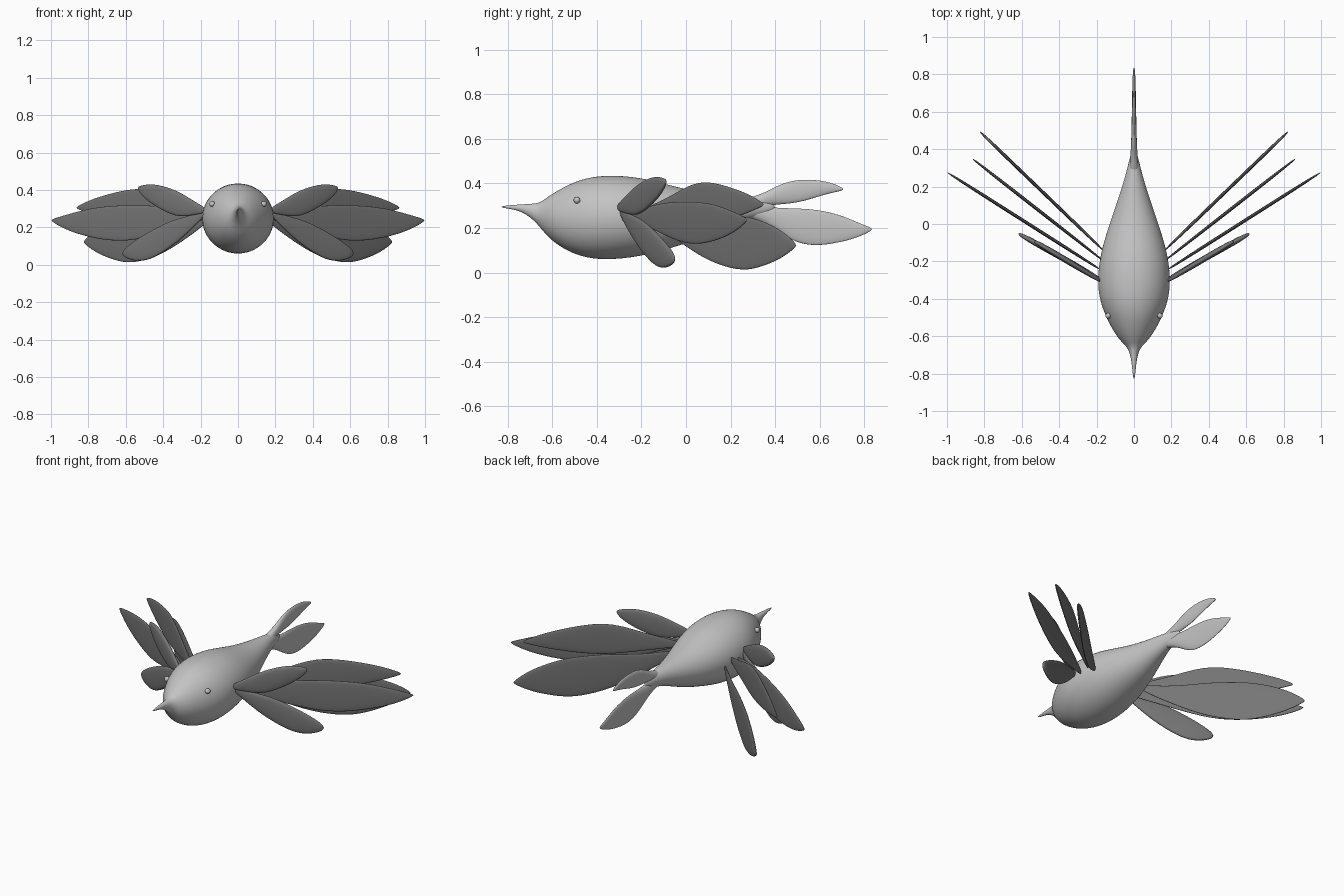
import bpy, bmesh, math
from mathutils import Vector

if "Cube" in bpy.data.objects:
    bpy.data.objects.remove(bpy.data.objects["Cube"])


def material(name, value):
    m = bpy.data.materials.new(name)
    m.use_nodes = True
    color = (value, value, value, 1)
    m.diffuse_color = color
    m.node_tree.nodes["Principled BSDF"].inputs["Base Color"].default_value = color
    return m


light_grey = material("light grey", 0.55)
dark_grey = material("dark grey", 0.18)


def power(v, e):
    return math.copysign(abs(v) ** e, v)


def loft(name, root, tip, stations, mat, sides=24, boxy=1.0):
    """Skin oval sections (distance, height, half width, half height) from root to tip."""
    root, tip = Vector(root), Vector(tip)
    along = tip - root
    across = Vector((along.y, -along.x)).normalized()
    bm = bmesh.new()
    rings = []
    for t, z, rx, rz in stations:
        ring = []
        for i in range(sides):
            a = 2 * math.pi * i / sides
            p = root + along * t + across * rx * power(math.cos(a), boxy)
            ring.append(bm.verts.new((p.x, p.y, z + rz * math.sin(a))))
        rings.append(ring)
    for r0, r1 in zip(rings, rings[1:]):
        for i in range(sides):
            j = (i + 1) % sides
            bm.faces.new((r0[i], r0[j], r1[j], r1[i]))
    bm.faces.new(rings[0])
    bm.faces.new(rings[-1])
    bmesh.ops.recalc_face_normals(bm, faces=bm.faces)
    for f in bm.faces:
        f.smooth = True
    me = bpy.data.meshes.new(name)
    bm.to_mesh(me)
    bm.free()
    me.materials.append(mat)
    ob = bpy.data.objects.new(name, me)
    bpy.context.collection.objects.link(ob)
    ob.modifiers.new("smooth", "SUBSURF").levels = 2
    ob.modifiers["smooth"].render_levels = 2
    return ob


# Body with the beak drawn out at the front and a narrow tail root
loft("body", (0, 0), (0, 1), [
    (-.832, .295, .004, .004), (-.745, .293, .012, .013), (-.69, .275, .022, .034),
    (-.655, .258, .04, .056), (-.62, .25, .078, .092), (-.565, .245, .116, .132),
    (-.475, .245, .162, .177), (-.363, .247, .198, .194), (-.206, .25, .191, .181),
    (-.07, .25, .156, .142), (.06, .255, .111, .107), (.18, .275, .07, .072),
    (.28, .29, .04, .05), (.36, .293, .022, .035), (.4, .293, .006, .015)], light_grey)

# Tail lobes: thin upright blades
loft("upper_tail_lobe", (0, 0), (0, 1), [
    (.24, .295, .03, .03), (.355, .328, .02, .028), (.42, .352, .016, .046),
    (.51, .367, .013, .054), (.62, .382, .01, .032), (.68, .378, .007, .015),
    (.707, .374, .004, .004)], light_grey)
loft("lower_tail_lobe", (0, 0), (0, 1), [
    (.24, .285, .03, .03), (.34, .265, .02, .033), (.42, .235, .016, .055),
    (.49, .212, .014, .077), (.58, .201, .012, .084), (.69, .198, .01, .064),
    (.78, .19, .008, .031), (.838, .195, .004, .004)], light_grey)

# Wing feathers: root, tip, thickness, then (distance, height, half height)
FEATHERS = {
    "upper_front_feather": ((.17, -.31), (.535, -.09), .016, [
        (0, .29, .012), (.2, .305, .04), (.43, .325, .075), (.74, .372, .062),
        (.92, .394, .034), (1, .41, .008)]),
    "lower_front_feather": ((.17, -.3), (.62, -.05), .016, [
        (0, .28, .012), (.25, .205, .05), (.42, .165, .073), (.67, .1, .08),
        (.86, .072, .054), (1, .06, .015)]),
    "middle_feather": ((.17, -.25), (1, .277), .009, [
        (0, .255, .015), (.17, .25, .05), (.3, .24, .076), (.51, .22, .102),
        (.72, .224, .086), (.89, .225, .046), (1, .238, .005)]),
    "upper_rear_feather": ((.16, -.2), (.865, .35), .009, [
        (0, .27, .015), (.2, .285, .045), (.4, .31, .09), (.55, .315, .098),
        (.76, .312, .067), (.9, .31, .036), (1, .305, .005)]),
    "lower_rear_feather": ((.155, -.15), (.825, .495), .009, [
        (0, .245, .015), (.22, .18, .06), (.4, .153, .108), (.6, .132, .126),
        (.72, .13, .115), (.86, .128, .078), (.94, .125, .042), (1, .122, .006)]),
}

for side, s in (("left", 1), ("right", -1)):
    for name, (root, tip, thick, shape) in FEATHERS.items():
        stations = [(t, z, thick * (.4 + .6 * min(1, h / .06)), h) for t, z, h in shape]
        loft(f"{side}_{name}", (s * root[0], root[1]), (s * tip[0], tip[1]),
             stations, dark_grey, 20, 0.6)

    # Small bead eye
    bpy.ops.mesh.primitive_uv_sphere_add(segments=16, ring_count=10, radius=.015,
                                         location=(s * .138, -.49, .325))
    eye = bpy.context.object
    eye.name = f"{side}_eye"
    eye.data.materials.append(light_grey)
    bpy.ops.object.shade_smooth()
